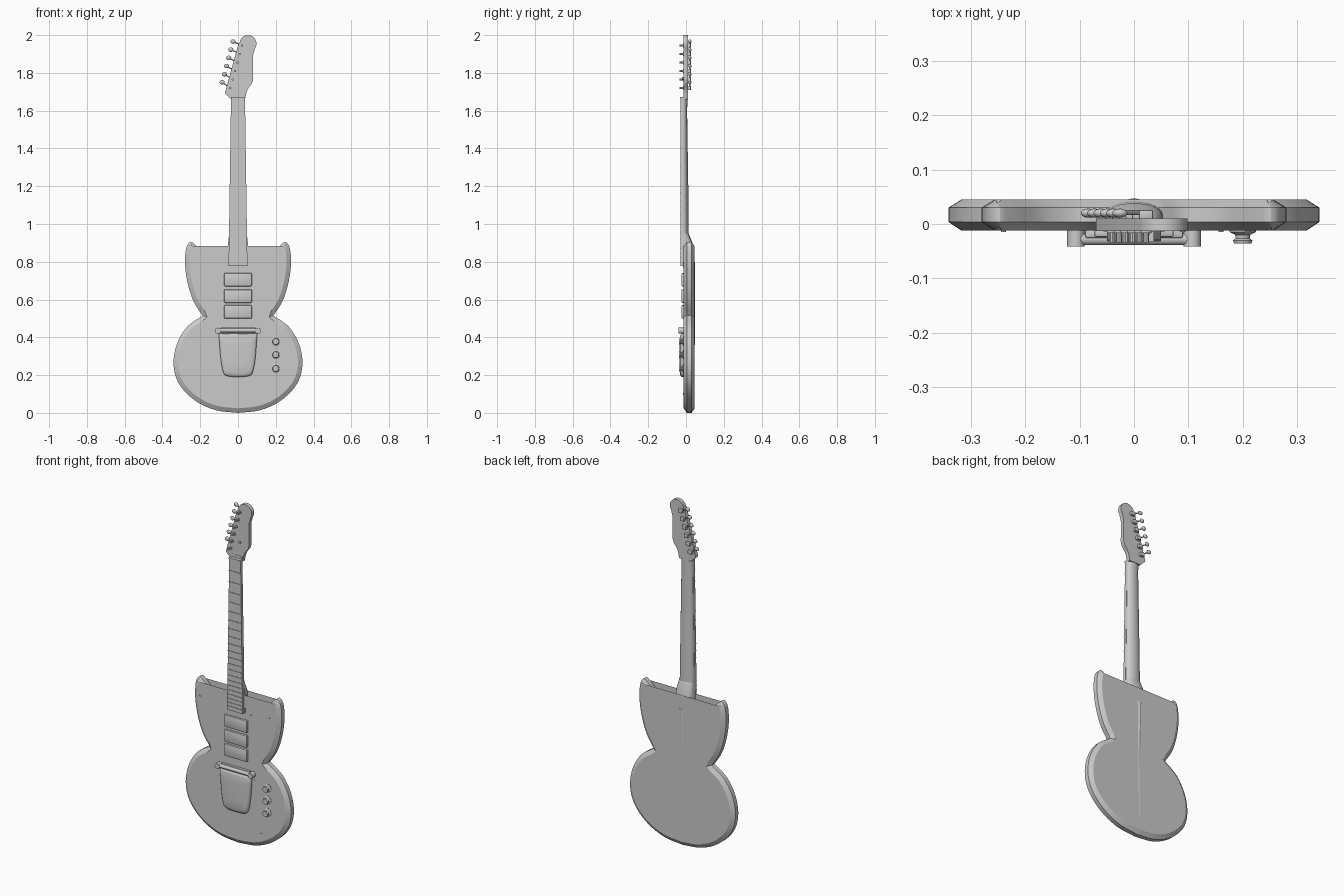
import bpy, bmesh, math
from mathutils import Vector, Matrix

cube = bpy.data.objects.get("Cube")
if cube:
    bpy.data.objects.remove(cube, do_unlink=True)

GREY = (0.6, 0.6, 0.6, 1)
mat = bpy.data.materials.new("plain_grey")
mat.use_nodes = True
mat.diffuse_color = GREY
mat.node_tree.nodes["Principled BSDF"].inputs["Base Color"].default_value = GREY


def finish(name, bm, angle=30):
    bmesh.ops.recalc_face_normals(bm, faces=bm.faces)
    me = bpy.data.meshes.new(name)
    bm.to_mesh(me)
    bm.free()
    me.materials.append(mat)
    ob = bpy.data.objects.new(name, me)
    bpy.context.collection.objects.link(ob)
    bpy.ops.object.select_all(action="DESELECT")
    ob.select_set(True)
    bpy.context.view_layer.objects.active = ob
    bpy.ops.object.shade_smooth_by_angle(angle=math.radians(angle))
    return ob


def loft(name, rings, angle=30):
    bm = bmesh.new()
    loops = [[bm.verts.new(p) for p in ring] for ring in rings]
    n = len(loops[0])
    for a, b in zip(loops, loops[1:]):
        for i in range(n):
            j = (i + 1) % n
            bm.faces.new((a[i], a[j], b[j], b[i]))
    bm.faces.new(loops[0])
    bm.faces.new(loops[-1])
    return finish(name, bm, angle)


def rod(name, a, b, r, r2=None, sides=16):
    a, b = Vector(a), Vector(b)
    d = b - a
    bm = bmesh.new()
    m = Matrix.Translation((a + b) / 2) @ d.to_track_quat("Z", "Y").to_matrix().to_4x4()
    bmesh.ops.create_cone(bm, cap_ends=True, segments=sides, radius1=r,
                          radius2=r if r2 is None else r2, depth=d.length, matrix=m)
    return finish(name, bm)


def box(name, lo, hi, bevel=0):
    lo, hi = Vector(lo), Vector(hi)
    bm = bmesh.new()
    bmesh.ops.create_cube(bm, size=1, matrix=Matrix.Translation((lo + hi) / 2)
                          @ Matrix.Diagonal((*(hi - lo), 1)))
    if bevel:
        bmesh.ops.bevel(bm, geom=bm.edges[:], offset=bevel, segments=2,
                        affect="EDGES", profile=0.5)
    return finish(name, bm)


def spline(points, steps=5):
    p = [Vector(q) for q in points]
    p = [2 * p[0] - p[1]] + p + [2 * p[-1] - p[-2]]
    out = []
    for a, b, c, d in zip(p, p[1:], p[2:], p[3:]):
        for s in range(steps):
            t = s / steps
            out.append(0.5 * (2 * b + (c - a) * t + (2 * a - 5 * b + 4 * c - d) * t * t
                              + (3 * b - a - 3 * c + d) * t ** 3))
    return out + [p[-2]]


def inset(outline, dist):
    # outline runs anticlockwise, so the inner side is to the left
    out = []
    n = len(outline)
    for i, p in enumerate(outline):
        t = (outline[(i + 1) % n] - outline[i - 1]).normalized()
        out.append(p + Vector((-t.y, t.x)) * dist)
    return out


def at_y(outline, y):
    return [(p.x, y, p.y) for p in outline]


# Body: mirrored outline with chamfered rims
lower = spline([(0, 0), (0.12, 0.015), (0.227, 0.065), (0.31, 0.15), (0.341, 0.25),
                (0.325, 0.36), (0.27, 0.455), (0.188, 0.515)])
upper = spline([(0.188, 0.515), (0.235, 0.59), (0.265, 0.68), (0.28, 0.78), (0.275, 0.87),
                (0.252, 0.905), (0.222, 0.885), (0.165, 0.83), (0.1, 0.805), (0.05, 0.825)])
half = lower + upper[1:]
body = half + [Vector((-p.x, p.y)) for p in reversed(half[1:])]
rim = inset(body, 0.024)
for p in rim:
    p.y = max(p.y, 0.006)
loft("body", [at_y(rim, -0.012), at_y(body, 0.004), at_y(body, 0.03), at_y(rim, 0.045)], 25)

# Shallow tapered ridge down the back
loft("back_ridge", [[(-0.022, 0.043, 0.8), (0.022, 0.043, 0.8), (0, 0.0475, 0.8)],
                    [(-0.002, 0.043, 0.05), (0.002, 0.043, 0.05), (0, 0.0455, 0.05)]])


# Neck and heel: rounded sections stacked upward
def neck_ring(z, w, back, power=1.0):
    ring = []
    for i in range(13):
        a = math.pi * i / 12
        ring.append((w * math.cos(a), -0.014 + (back + 0.014) * math.sin(a) ** power, z))
    return ring


loft("neck", [neck_ring(0.8, 0.049, 0.016), neck_ring(1.2, 0.043, 0.012),
              neck_ring(1.6, 0.037, 0.006), neck_ring(1.69, 0.037, 0.009)])
loft("neck_heel", [neck_ring(0.78, 0.056, 0.043, 0.4), neck_ring(0.89, 0.054, 0.038, 0.4),
                   neck_ring(0.95, 0.046, 0.014, 0.6)])

# Fretboard with frets at equal-tempered spacing
board = [(-0.05, 0.778), (0.05, 0.778), (0.037, 1.668), (-0.037, 1.668)]
loft("fretboard", [[(x, y, z) for x, z in board] for y in (-0.012, -0.029)])
NUT, SCALE = 1.665, 1.23
for f in range(1, 22):
    z = NUT - SCALE * (1 - 2 ** (-f / 12))
    w = 0.037 + 0.013 * (NUT - z) / 0.887
    box(f"fret_{f}", (-w, -0.032, z - 0.002), (w, -0.027, z + 0.002))
box("nut", (-0.037, -0.033, 1.664), (0.037, -0.01, 1.673))

# Headstock: slanted tuner edge and round tip
tip = [Vector((0.053 + 0.045 * math.cos(a), 1.955 + 0.045 * math.sin(a)))
       for a in [math.radians(-35 + 17.5 * i) for i in range(13)]]
right_side = spline([(0.037, 1.66), (0.05, 1.71), (0.078, 1.755), (0.079, 1.82), (0.079, 1.89)], 4)
head = right_side + tip + [Vector(p) for p in ((0, 1.945), (-0.07, 1.692), (-0.037, 1.66))]
loft("headstock", [at_y(head, y) for y in (-0.013, 0.01)])

# Six tuners along the slanted edge
for i in range(6):
    t = i / 5
    px, pz = 0.022 - 0.062 * t, 1.945 - 0.225 * t
    bx, bz = -0.026 - 0.058 * t, 1.966 - 0.216 * t
    rod(f"tuner_post_{i}", (px, 0.015, pz), (px, -0.034, pz), 0.006, sides=10)
    rod(f"tuner_collar_{i}", (px, -0.012, pz), (px, -0.017, pz), 0.01, sides=12)
    box(f"tuner_gear_{i}", (px - 0.013, 0.008, pz - 0.011), (px + 0.013, 0.026, pz + 0.011), 0.003)
    rod(f"tuner_shaft_{i}", (px, 0.02, pz), (bx, 0.02, bz), 0.003, sides=8)
    bm = bmesh.new()
    bmesh.ops.create_uvsphere(bm, u_segments=14, v_segments=8, radius=0.014,
                              matrix=Matrix.Translation((bx, 0.02, bz))
                              @ Matrix.Diagonal((1, 0.6, 0.85, 1)))
    finish(f"tuner_button_{i}", bm, 60)
rod("string_guide", (0.022, -0.012, 1.77), (0.022, -0.02, 1.77), 0.007, sides=10)

# Three pickups
for i, z in enumerate((0.705, 0.618, 0.535)):
    box(f"pickup_{i}", (-0.073, -0.024, z - 0.035), (0.073, -0.008, z + 0.035), 0.004)

# Bridge bar on two posts
rod("bridge_bar", (-0.105, -0.028, 0.437), (0.105, -0.028, 0.437), 0.011)
box("bridge_base", (-0.09, -0.026, 0.42), (0.09, -0.01, 0.452), 0.004)
for side in (-1, 1):
    rod(f"bridge_post_{side}", (side * 0.107, -0.005, 0.435), (side * 0.107, -0.041, 0.435), 0.016)

# Tailpiece: domed cover with rounded lower corners
edge = spline([(0, 0.19), (0.05, 0.194), (0.077, 0.212), (0.092, 0.29), (0.102, 0.42)], 4)
plate = [Vector((-p.x, p.y)) for p in reversed(edge[1:])] + edge
centre = Vector((0, 0.32))
loft("tailpiece", [at_y([centre + (p - centre) * s for p in plate], y) for s, y in
                   ((1, -0.008), (1, -0.022), (0.96, -0.028), (0.85, -0.032), (0.5, -0.035))], 50)

# Control knobs with skirt, waist and cap
for i, z in enumerate((0.378, 0.308, 0.235)):
    ring = [(0.024, -0.01), (0.024, -0.015), (0.014, -0.02), (0.013, -0.027),
            (0.018, -0.03), (0.016, -0.036)]
    loft(f"knob_{i}", [[(0.2 + r * math.cos(k * math.pi / 10), y, z + r * math.sin(k * math.pi / 10))
                        for k in range(20)] for r, y in ring])

# Small screws on the front
for i, (x, z) in enumerate(((-0.24, 0.8), (0.21, 0.79), (0.09, 0.775), (0.115, 0.4), (0.16, 0.1))):
    rod(f"screw_{i}", (x, -0.01, z), (x, -0.015, z), 0.005, sides=8)
